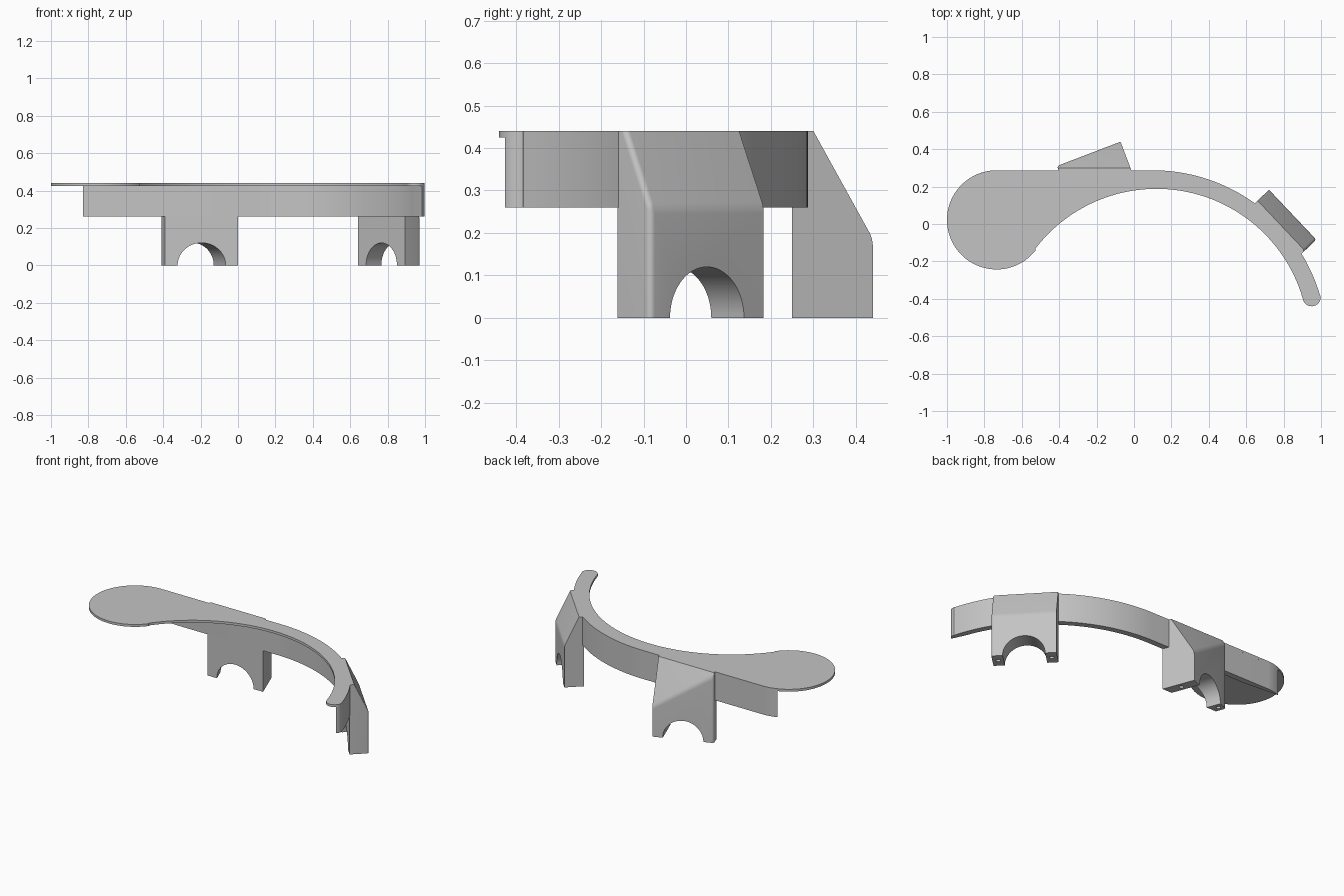
import bpy, bmesh
from math import sin, cos, radians
from mathutils import Vector, Matrix

if "Cube" in bpy.data.objects:
    bpy.data.objects.remove(bpy.data.objects["Cube"], do_unlink=True)

grey = bpy.data.materials.new("plain grey")
grey.use_nodes = True
grey.diffuse_color = (0.55, 0.55, 0.55, 1)
grey.node_tree.nodes["Principled BSDF"].inputs["Base Color"].default_value = grey.diffuse_color

TOP, PLATE_Z, RIB_Z = 0.44, 0.425, 0.26
OUTER, OUTER_R = (0.10, -0.646), 0.933
INNER, INNER_R = (0.12, -0.627), 0.815
TIP, TIP_R = (0.95, -0.392), 0.048
DISC, DISC_R = (-0.735, 0.022), 0.265
RIB_T = 0.037
ARCH_R, HALF = 0.12, 0.182


def arc(c, r, a0, a1, n):
    """Points along an arc, angles in degrees."""
    angles = [radians(a0 + (a1 - a0) * i / n) for i in range(n + 1)]
    return [(c[0] + r * cos(a), c[1] + r * sin(a)) for a in angles]


def prism_mesh(points, z0, z1):
    """Extrude an outline upwards."""
    bm = bmesh.new()
    base = bm.faces.new([bm.verts.new((x, y, z0)) for x, y in points])
    ext = bmesh.ops.extrude_face_region(bm, geom=[base])
    verts = [v for v in ext["geom"] if isinstance(v, bmesh.types.BMVert)]
    bmesh.ops.translate(bm, verts=verts, vec=(0, 0, z1 - z0))
    bmesh.ops.recalc_face_normals(bm, faces=bm.faces)
    return bm


def finish(name, bm):
    mesh = bpy.data.meshes.new(name)
    bm.to_mesh(mesh)
    bm.free()
    obj = bpy.data.objects.new(name, mesh)
    bpy.context.collection.objects.link(obj)
    mesh.materials.append(grey)
    return obj


def smooth(obj):
    bpy.ops.object.select_all(action="DESELECT")
    obj.select_set(True)
    bpy.context.view_layer.objects.active = obj
    bpy.ops.object.shade_smooth_by_angle(angle=radians(20))


# Top plate: round thumb pad flowing into the curved arm
outer_edge = arc(OUTER, OUTER_R, 90, 16.5, 40)
plate_outline = (outer_edge + arc(TIP, TIP_R, 10, -158, 14)
                 + arc(INNER, INNER_R, 16.5, 142.7, 68)
                 + arc(DISC, DISC_R, -38, -270, 60))
smooth(finish("top_plate", prism_mesh(plate_outline, PLATE_Z, TOP)))

# Thin rib flush with the outer edge, running out at both ends
rib_outline = (arc(DISC, DISC_R, 111, 92, 6) + outer_edge
               + arc(TIP, TIP_R, 10, -46, 6)
               + arc(OUTER, OUTER_R - RIB_T, 20, 90, 40)
               + [(-0.6, OUTER[1] + OUTER_R - RIB_T)])
smooth(finish("under_rib", prism_mesh(rib_outline, RIB_Z, PLATE_Z)))


def bracket(name, points, rounded, slope_point, slope_normal, screws):
    """Mounting foot; the first two points are its outer face."""
    a, b = Vector(points[0]), Vector(points[1])
    along = (b - a).normalized()
    inward = Vector((along.y, -along.x))
    mid = (a + b) / 2
    bm = prism_mesh(points, 0, TOP)

    # Sloped shoulder
    cut = bmesh.ops.bisect_plane(bm, geom=bm.verts[:] + bm.edges[:] + bm.faces[:],
                                 plane_co=slope_point, plane_no=slope_normal, clear_outer=True)
    rim = [g for g in cut["geom_cut"] if isinstance(g, bmesh.types.BMEdge)]
    bmesh.ops.contextual_create(bm, geom=rim)

    # Rounded corner, carried up the shoulder
    corner = Vector(points[rounded])
    edges = [e for e in bm.edges
             if abs(e.verts[0].co.z - e.verts[1].co.z) > 0.001
             and any((v.co.xy - corner).length < 0.001 for v in e.verts)]
    bmesh.ops.bevel(bm, geom=edges, offset=0.014, segments=6, affect="EDGES",
                    profile=0.5, clamp_overlap=True)
    bmesh.ops.recalc_face_normals(bm, faces=bm.faces)
    obj = finish(name, bm)

    # Arched opening and screw holes
    cut_bm = bmesh.new()
    turn = inward.to_3d().to_track_quat("Z", "Y").to_matrix().to_4x4()
    bmesh.ops.create_cone(cut_bm, cap_ends=True, segments=64, radius1=ARCH_R, radius2=ARCH_R,
                          depth=1, matrix=Matrix.Translation(mid.to_3d()) @ turn)
    for side, depth in zip((-1, 1), screws):
        spot = mid + along * side * (ARCH_R + HALF) / 2 + inward * depth
        bmesh.ops.create_cone(cut_bm, cap_ends=True, segments=20, radius1=0.013, radius2=0.013,
                              depth=0.2, matrix=Matrix.Translation(spot.to_3d()))
    cutter = finish(name + "_cutter", cut_bm)
    cutter.hide_render = True
    mod = obj.modifiers.new("openings", "BOOLEAN")
    mod.operation, mod.solver, mod.object = "DIFFERENCE", "EXACT", cutter
    bpy.context.view_layer.objects.active = obj
    bpy.ops.object.modifier_apply(modifier=mod.name)
    bpy.data.objects.remove(cutter, do_unlink=True)
    smooth(obj)


# Back foot: wedge in plan, shoulder sloping straight back
bracket("back_foot", [(-0.412, 0.31), (-0.072, 0.44), (0, 0.25), (-0.39, 0.25)], 0,
        (0, 0.30, TOP), (0, 0.25, 0.138), (0.03, 0.1))

# Side foot: square in plan, shoulder sloping along its own facing
face = Vector((0.727, 0.687))
left, right = Vector((0.722, 0.183)), Vector((0.975, -0.084))
bracket("side_foot", [left, right, right - face * 0.112, left - face * 0.112], 1,
        (right.x, right.y, RIB_Z), (face.x * 0.18, face.y * 0.18, 0.085), (0.055, 0.055))
